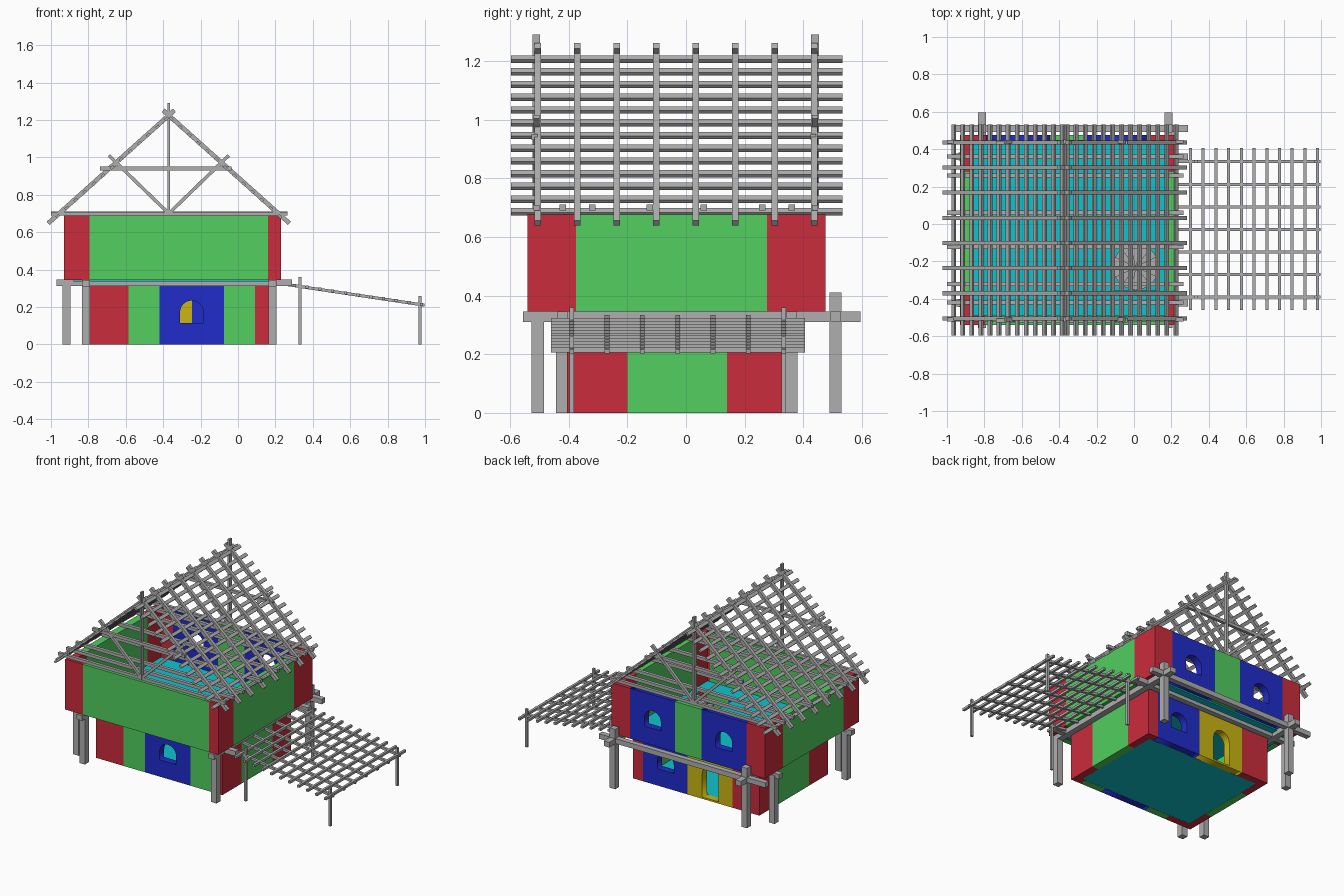
import bpy, bmesh, math
from mathutils import Vector, Matrix

if "Cube" in bpy.data.objects:
    bpy.data.objects.remove(bpy.data.objects["Cube"])


def material(name, rgb):
    m = bpy.data.materials.new(name)
    m.diffuse_color = (*rgb, 1)
    m.use_nodes = True
    m.node_tree.nodes["Principled BSDF"].inputs["Base Color"].default_value = m.diffuse_color
    return m


RED = material("red", (0.60, 0.025, 0.045))
GREEN = material("green", (0.085, 0.62, 0.115))
BLUE = material("blue", (0.015, 0.025, 0.60))
YELLOW = material("yellow", (0.60, 0.47, 0.006))
CYAN = material("cyan", (0.004, 0.55, 0.62))
GREY = material("grey", (0.43, 0.43, 0.43))
T = 0.05  # wall thickness


def add(name, mesh, mat):
    mesh.materials.clear()
    mesh.materials.append(mat)
    ob = bpy.data.objects.new(name, mesh)
    bpy.context.collection.objects.link(ob)
    return ob


def mesh_of(name, bm, mat):
    me = bpy.data.meshes.new(name)
    bm.to_mesh(me)
    bm.free()
    return add(name, me, mat)


def box(name, x0, x1, y0, y1, z0, z1, mat=GREY):
    bm = bmesh.new()
    m = Matrix.Translation(((x0 + x1) / 2, (y0 + y1) / 2, (z0 + z1) / 2))
    bmesh.ops.create_cube(bm, size=1, matrix=m @ Matrix.Diagonal((x1 - x0, y1 - y0, z1 - z0, 1)))
    return mesh_of(name, bm, mat)


def beam(name, p, q, w=0.02, h=0.02):
    """Square bar between two points; w sideways, h upwards."""
    p, q = Vector(p), Vector(q)
    d = q - p
    rot = d.to_track_quat('X', 'Z').to_matrix().to_4x4()
    bm = bmesh.new()
    bmesh.ops.create_cube(bm, size=1, matrix=Matrix.Translation((p + q) / 2) @ rot
                          @ Matrix.Diagonal((d.length, w, h, 1)))
    return mesh_of(name, bm, GREY)


def arch(cx, z0, z1, w):
    """Outline of a round-headed opening."""
    r = w / 2
    pts = [(cx - r, z0), (cx + r, z0)]
    pts += [(cx + r * math.cos(a), z1 - r + r * math.sin(a))
            for a in [math.pi * i / 12 for i in range(13)]]
    return pts


def panel(name, x0, x1, z0, z1, yc, mat, hole):
    """Wall panel facing y with an arched opening."""
    cu = bpy.data.curves.new(name, 'CURVE')
    cu.dimensions = '2D'
    cu.fill_mode = 'BOTH'
    cu.extrude = T / 2
    for pts in ([(x0, z0), (x1, z0), (x1, z1), (x0, z1)], hole):
        s = cu.splines.new('POLY')
        s.points.add(len(pts) - 1)
        for sp, (x, z) in zip(s.points, pts):
            sp.co = (x, z, 0, 1)
        s.use_cyclic_u = True
    tmp = bpy.data.objects.new("tmp", cu)
    bpy.context.collection.objects.link(tmp)
    bpy.context.view_layer.update()
    me = bpy.data.meshes.new_from_object(tmp.evaluated_get(bpy.context.evaluated_depsgraph_get()))
    bpy.data.objects.remove(tmp)
    me.transform(Matrix.Translation((0, yc, 0)) @ Matrix.Rotation(math.pi / 2, 4, 'X'))
    add(name, me, mat)


def wall_x(name, edges, mats, y0, z0, z1, holes=None):
    """Row of coloured panels along x."""
    for i, mat in enumerate(mats):
        a, b = edges[i], edges[i + 1]
        if holes and i in holes:
            panel(f"{name}_{i}", a, b, z0, z1, y0 + T / 2, mat, holes[i])
        else:
            box(f"{name}_{i}", a, b, y0, y0 + T, z0, z1, mat)


def side_walls(name, xa, xb, edges, z0, z1):
    for side, x in (("left", xa), ("right", xb - T)):
        for i, mat in enumerate((RED, GREEN, RED)):
            box(f"{side}_{name}_{i}", x, x + T, edges[i], edges[i + 1], z0, z1, mat)


# Lower storey
LX0, LX1, LY0, LY1, LZ = -0.79, 0.165, -0.405, 0.335, 0.335
wall_x("lower_front_wall", (LX0, -0.585, -0.42, -0.075, 0.09, LX1), (RED, GREEN, BLUE, GREEN, RED),
       LY0, 0, LZ, {2: arch(-0.2475, 0.115, 0.235, 0.125)})
wall_x("lower_back_wall", (LX0, -0.585, -0.245, 0.09, LX1), (RED, YELLOW, BLUE, RED),
       LY1 - T, 0, LZ, {1: arch(-0.42, 0.012, 0.235, 0.125), 2: arch(-0.08, 0.115, 0.235, 0.125)})
side_walls("lower_wall", LX0, LX1, (LY0 + T, -0.20, 0.14, LY1 - T), 0, LZ)
box("lower_floor", LX0 + T, LX1 - T, LY0 + T, LY1 - T, 0.001, 0.011, CYAN)

# Upper storey
UX0, UX1, UY0, UY1, Z0, Z1 = -0.93, 0.23, -0.54, 0.475, 0.345, 0.69
wall_x("upper_front_wall", (UX0, -0.795, 0.16, UX1), (RED, GREEN, RED), UY0, Z0, Z1)
wall_x("upper_back_wall", (UX0, -0.79, -0.45, -0.25, 0.09, UX1), (RED, BLUE, GREEN, BLUE, RED),
       UY1 - T, Z0, Z1, {1: arch(-0.62, 0.46, 0.58, 0.125), 3: arch(-0.08, 0.46, 0.58, 0.125)})
side_walls("upper_wall", UX0, UX1, (UY0 + T, -0.375, 0.277, UY1 - T), Z0, Z1)

# Upper floor, four slabs round the stair opening
SX, SY, SR = 0.01, -0.23, 0.122
hx0, hx1, hy0, hy1 = SX - SR, SX + SR, SY - SR, SY + SR
fx0, fx1, fy0, fy1 = UX0 + T, UX1 - T, UY0 + T, UY1 - T
for i, (a, b, c, d) in enumerate(((fx0, hx0, fy0, fy1), (hx1, fx1, fy0, fy1),
                                  (hx0, hx1, fy0, hy0), (hx0, hx1, hy1, fy1))):
    box(f"upper_floor_{i}", a, b, c, d, 0.336, 0.348, CYAN)

# Spiral stair: wedge steps round a thin pole
N = 14
for i in range(N):
    bm = bmesh.new()
    angs = [2 * math.pi * (i + k / 2) / N for k in range(3)]
    z = 0.002 + 0.34 * i / N
    vs = [bm.verts.new((SX, SY, z))]
    vs += [bm.verts.new((SX + SR * math.cos(a), SY + SR * math.sin(a), z)) for a in angs]
    f = bm.faces.new(vs)
    ext = bmesh.ops.extrude_face_region(bm, geom=[f])
    bmesh.ops.translate(bm, vec=(0, 0, 0.012),
                        verts=[v for v in ext['geom'] if isinstance(v, bmesh.types.BMVert)])
    bmesh.ops.recalc_face_normals(bm, faces=bm.faces)
    mesh_of(f"stair_step_{i}", bm, GREY)
box("stair_pole", SX - 0.006, SX + 0.006, SY - 0.006, SY + 0.006, 0, 0.36)

# Posts and beams carrying the overhang
P = 0.021
for x, y, top in ((-0.812, -0.505, 0.33), (0.185, -0.505, 0.33), (-0.812, 0.51, 0.41), (0.185, 0.51, 0.41),
                  (-0.917, -0.422, 0.33), (-0.917, 0.36, 0.33)):
    box("overhang_post", x - P, x + P, y - P, y + P, 0, top)
for x in (-0.812, 0.185):
    box("long_beam", x - P, x + P, -0.555, 0.595, 0.31, 0.345)
for y in (-0.422, 0.36, 0.51):
    box("cross_beam", -0.97, 0.29, y - 0.018, y + 0.018, 0.312, 0.346)

# Roof frame
RX, RZ, SLOPE = -0.37, 1.225, 0.895
for s in (-1, 1):
    for i in range(8):
        y = -0.505 + 0.1345 * i
        beam("rafter", (RX - s * 0.03, y, RZ + 0.03 * SLOPE), (RX + s * 0.645, y, RZ - 0.645 * SLOPE), 0.022, 0.024)
    for i in range(13):
        d = 0.012 + 0.0485 * i
        c = Vector((RX + s * d, 0, RZ - 0.008 - d * SLOPE))
        b = beam("roof_batten", (-0.565, 0, 0), (0.565, 0, 0), 0.022, 0.014)
        b.data.transform(Matrix.Translation(c + Vector((0, -0.032, 0)))
                         @ Matrix.Rotation(s * math.atan(SLOPE), 4, 'Y') @ Matrix.Rotation(math.pi / 2, 4, 'Z'))

# Tie beams on the wall tops
for y in (-0.42, -0.32, -0.123, 0.06, 0.26, 0.36):
    box("tie_beam", -1.0, 0.265, y - 0.011, y + 0.011, 0.69, 0.711)

# End trusses: king post, collar and braces
for y in (-0.51, 0.44):
    box("king_post", RX - 0.007, RX + 0.007, y - 0.013, y + 0.013, 0.69, 1.29)
    box("collar_beam", -0.737, -0.035, y - 0.016, y + 0.004, 0.93, 0.951)
    box("truss_tie", -1.0, 0.265, y - 0.01, y + 0.01, 0.69, 0.709)
    for s in (-1, 1):
        beam("brace", (RX, y, 0.70), (RX + s * 0.32, y, 1.01), 0.02, 0.018)

# Lean-to trellis
def tz(x):
    return 0.325 - (x - 0.23) * 0.15


for i in range(7):
    y = -0.39 + 0.1205 * i
    beam("trellis_rafter", (0.225, y, tz(0.225)), (0.997, y, tz(0.997)), 0.016, 0.016)
for i in range(11):
    x = 0.302 + 0.068 * i
    box("trellis_bar", x - 0.008, x + 0.008, -0.46, 0.405, tz(x) - 0.006, tz(x) + 0.01)
for x, top in ((0.332, 0.36), (0.972, 0.26)):
    for y in (-0.39, 0.333):
        box("trellis_post", x - 0.008, x + 0.008, y - 0.008, y + 0.008, 0, top)
